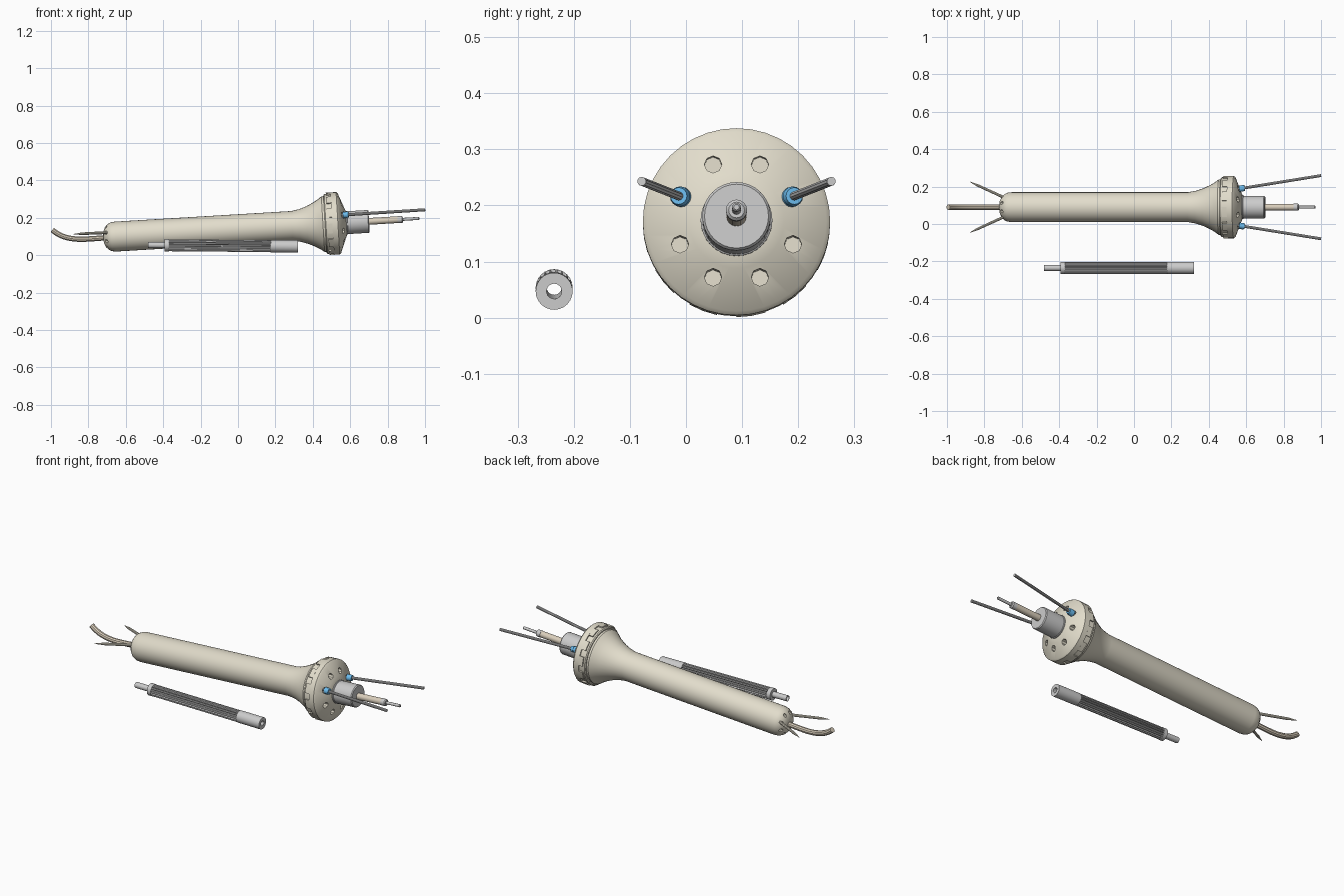
import bpy, bmesh, math
from mathutils import Matrix, Vector

if "Cube" in bpy.data.objects:
    bpy.data.objects.remove(bpy.data.objects["Cube"])

def mat(name, rgb):
    m = bpy.data.materials.new(name)
    m.diffuse_color = (*rgb, 1)
    m.use_nodes = True
    m.node_tree.nodes["Principled BSDF"].inputs["Base Color"].default_value = m.diffuse_color
    return m

CREAM = mat("cream", (0.76, 0.72, 0.60))
TAN = mat("tan", (0.70, 0.62, 0.50))
BLUE = mat("blue", (0.15, 0.50, 0.85))

# Local x runs along each part's long axis
MAIN = Matrix.Translation((0, 0.09, 0.139)) @ Matrix.Rotation(-math.atan(0.06), 4, 'Y')
SIDE = Matrix.Translation((0, -0.235, 0.050)) @ Matrix.Rotation(math.atan(0.009), 4, 'Y')

def finish(bm, name, m, material=None, smooth=True):
    bmesh.ops.remove_doubles(bm, verts=bm.verts, dist=1e-5)
    bmesh.ops.recalc_face_normals(bm, faces=bm.faces)
    me = bpy.data.meshes.new(name)
    bm.to_mesh(me)
    bm.free()
    ob = bpy.data.objects.new(name, me)
    bpy.context.collection.objects.link(ob)
    ob.matrix_world = m
    if material:
        me.materials.append(material)
    if smooth:
        shade(ob)
    return ob

def shade(ob):
    bpy.ops.object.select_all(action='DESELECT')
    ob.select_set(True)
    bpy.context.view_layer.objects.active = ob
    bpy.ops.object.shade_smooth_by_angle(angle=math.radians(32))

def lathe(name, profile, m, material=None, steps=32, closed=False):
    bm = bmesh.new()
    vs = [bm.verts.new((u, 0, r)) for u, r in profile]
    pairs = list(zip(vs, vs[1:])) + ([(vs[-1], vs[0])] if closed else [])
    edges = [bm.edges.new(p) for p in pairs]
    bmesh.ops.spin(bm, geom=vs + edges, cent=(0, 0, 0), axis=(1, 0, 0),
                   angle=2 * math.pi, steps=steps, use_merge=True)
    return finish(bm, name, m, material)

def tube(name, u0, u1, inner, outer, m, material=None, steps=24):
    return lathe(name, [(u0, inner), (u0, outer), (u1, outer), (u1, inner)],
                 m, material, steps, True)

def rod(name, a, b, r0, r1, material=None, segs=10):
    a, b = Vector(a), Vector(b)
    bm = bmesh.new()
    bmesh.ops.create_cone(bm, cap_ends=True, segments=segs, radius1=r0, radius2=r1,
                          depth=(b - a).length)
    m = Matrix.Translation((a + b) / 2) @ (b - a).to_track_quat('Z', 'Y').to_matrix().to_4x4()
    return finish(bm, name, m, material)

def drill(ob, ring_r, hole_r, u0, u1, m):
    bm = bmesh.new()
    for k in range(8):
        a = math.radians(22.5 + 45 * k)
        t = (Matrix.Translation(((u0 + u1) / 2, ring_r * math.cos(a), ring_r * math.sin(a)))
             @ Matrix.Rotation(math.pi / 2, 4, 'Y'))
        bmesh.ops.create_cone(bm, cap_ends=True, segments=8, radius1=hole_r, radius2=hole_r,
                              depth=u1 - u0, matrix=t)
    cutter = finish(bm, "hole_cutter", m, smooth=False)
    cutter.hide_render = True
    mod = ob.modifiers.new("holes", 'BOOLEAN')
    mod.object, mod.operation, mod.solver = cutter, 'DIFFERENCE', 'EXACT'
    bpy.context.view_layer.objects.active = ob
    bpy.ops.object.modifier_apply(modifier=mod.name)
    bpy.data.objects.remove(cutter)
    shade(ob)

# Long flared handle with vent holes in its rounded end
handle = lathe("handle", [(-.722, 0), (-.72, .03), (-.71, .053), (-.695, .069), (-.678, .077),
                          (-.655, .08), (.29, .08), (.33, .087), (.37, .100), (.41, .119),
                          (.435, .134), (.455, .149), (.48, .149), (.48, 0)], MAIN, CREAM)
drill(handle, .057, .009, -.76, -.685, MAIN)

# Flange head with a ring of eight holes
head = lathe("flange_head", [(.466, 0), (.466, .155), (.471, .160), (.505, .160), (.505, .167),
                             (.535, .167), (.543, .160), (.572, .085), (.580, .066),
                             (.580, 0)], MAIN, CREAM, 40)
drill(head, .109, .0155, .522, .64, MAIN)

# Interlocking teeth around the flange rim
bm = bmesh.new()
for k in range(12):
    for s in range(2):
        corners = []
        for a in (math.radians(30 * k + 9 * s), math.radians(30 * k + 9 * s + 9)):
            for r in (.152, .167):
                for u in (.480, .508):
                    corners.append(bm.verts.new((u, r * math.cos(a), r * math.sin(a))))
        v = corners
        for f in ((0, 1, 3, 2), (4, 6, 7, 5), (0, 4, 5, 1), (2, 3, 7, 6), (0, 2, 6, 4), (1, 5, 7, 3)):
            if (s == 0 and f == (4, 6, 7, 5)) or (s == 1 and f == (0, 1, 3, 2)):
                continue
            bm.faces.new([v[i] for i in f])
finish(bm, "flange_teeth", MAIN, CREAM)

# Nozzle and stepped centre probe
lathe("nozzle", [(.57, 0), (.57, .064), (.585, .064), (.587, .061), (.697, .061),
                 (.702, .057), (.702, 0)], MAIN)
lathe("probe", [(.69, 0), (.69, .018), (.86, .018), (.86, 0)], MAIN, TAN, 16)
lathe("probe_collar", [(.855, 0), (.855, .019), (.878, .019), (.883, .014), (.883, 0)], MAIN, None, 16)
lathe("probe_tip", [(.88, 0), (.88, .008), (.968, .008), (.972, .005), (.972, 0)], MAIN, None, 12)

# Mirrored whiskers: front rods with blue beads, pointed rear spikes
for side, s in (("left", 1), ("right", -1)):
    y = lambda d: .09 + s * d
    p, q = Vector((.56, y(.098), .215)), Vector((1.0, y(.169), .243))
    d = (q - p).normalized()
    rod(f"front_rod_{side}", p - d * .02, q, .008, .008)
    for i in (0, 1):
        c = p + d * (.010 + .014 * i)
        rod(f"bead_{side}_{i}", c - d * .007, c + d * .008, .018, .015, BLUE, 16)
    a, b, c = (-.68, y(.045), .122), (-.835, y(.116), .115), (-.878, y(.136), .113)
    rod(f"rear_spike_{side}", a, b, .008, .007, CREAM)
    rod(f"rear_spike_tip_{side}", b, c, .007, .001, CREAM)

# Curved tail cable
cu = bpy.data.curves.new("tail_cable", 'CURVE')
cu.dimensions = '3D'
cu.bevel_depth, cu.bevel_resolution, cu.use_fill_caps = .015, 3, True
sp = cu.splines.new('NURBS')
path = [(-.70, .094), (-.76, .090), (-.84, .082), (-.92, .092), (-.965, .112), (-.993, .135)]
sp.points.add(len(path) - 1)
for pt, (x, z) in zip(sp.points, path):
    pt.co = (x, .09, z, 1)
sp.use_endpoint_u, sp.order_u, sp.resolution_u = True, 4, 5
cu.materials.append(TAN)
cable = bpy.data.objects.new("tail_cable", cu)
bpy.context.collection.objects.link(cable)
bpy.ops.object.select_all(action='DESELECT')
cable.select_set(True)
bpy.context.view_layer.objects.active = cable
bpy.ops.object.convert(target='MESH')
shade(cable)

# Separate fluted tool: bore tube, end collar, sleeve and fluted grip
tube("tool_bore", -.482, .318, .0135, .016, SIDE)
tube("tool_collar", -.392, -.368, .0145, .033, SIDE)
tube("tool_sleeve", .175, .32, .0145, .033, SIDE)
bm = bmesh.new()
ring = []
for k in range(72):
    a, r = 2 * math.pi * k / 72, (.032 if k % 4 < 2 else .026)
    ring.append(bm.verts.new((-.37, r * math.cos(a), r * math.sin(a))))
edges = [bm.edges.new((ring[i], ring[(i + 1) % 72])) for i in range(72)]
ext = bmesh.ops.extrude_edge_only(bm, edges=edges)["geom"]
bmesh.ops.translate(bm, verts=[g for g in ext if isinstance(g, bmesh.types.BMVert)], vec=(.55, 0, 0))
finish(bm, "tool_fluted_grip", SIDE, smooth=False)
